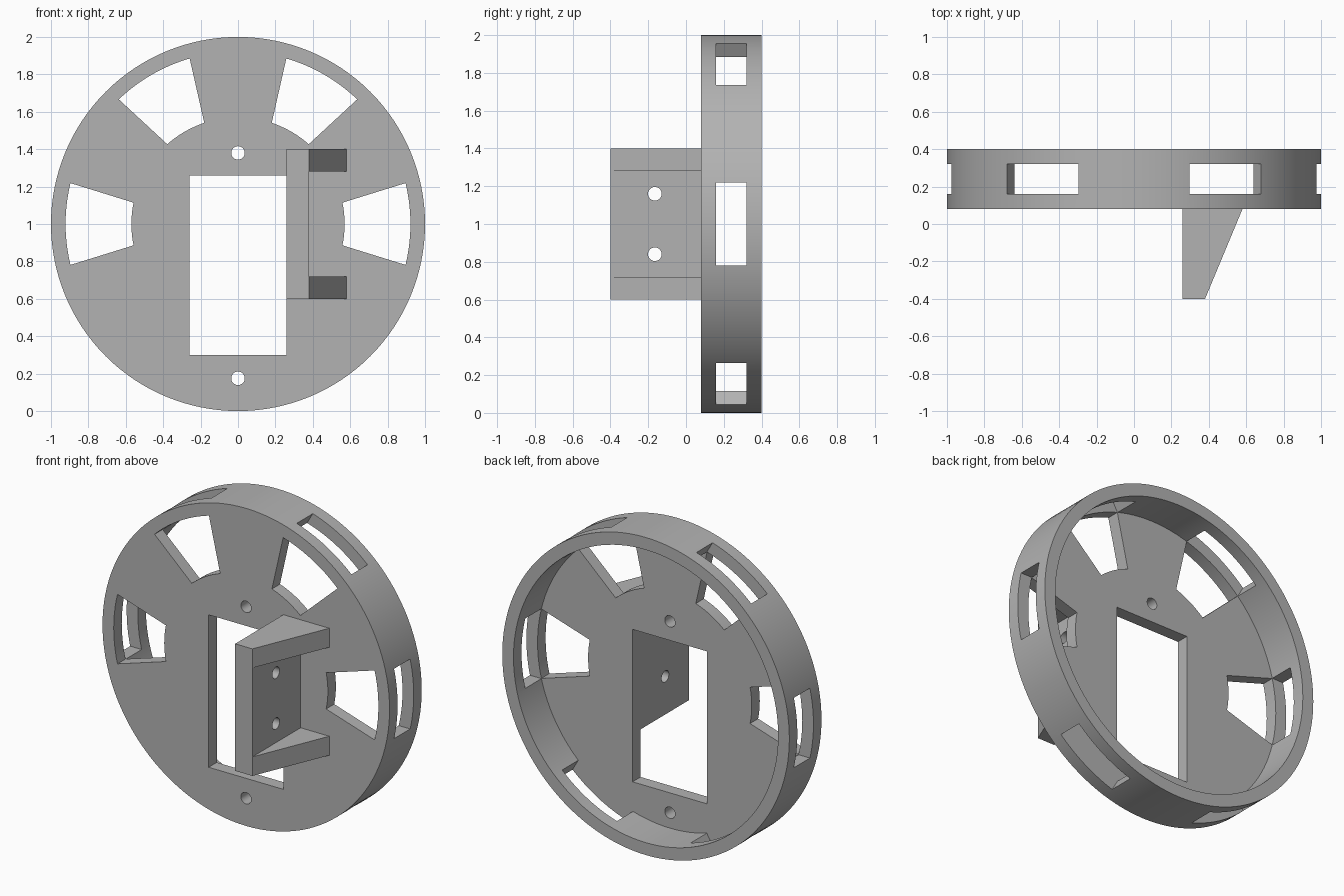
import bpy
import bmesh
import math
from mathutils import Matrix, Vector

old = bpy.data.objects.get("Cube")
if old:
    bpy.data.objects.remove(old, do_unlink=True)

grey = bpy.data.materials.new("plain grey")
grey.use_nodes = True
GREY = (0.45, 0.45, 0.45, 1)
grey.diffuse_color = GREY
grey.node_tree.nodes["Principled BSDF"].inputs["Base Color"].default_value = GREY

HUB = Vector((0, 0, 1))
FRONT, FLOOR, BACK = 0.08, 0.16, 0.40
INNER = 0.922


def finish(name, bm, cutter):
    bmesh.ops.recalc_face_normals(bm, faces=bm.faces)
    mesh = bpy.data.meshes.new(name)
    bm.to_mesh(mesh)
    bm.free()
    mesh.materials.append(grey)
    obj = bpy.data.objects.new(name, mesh)
    bpy.context.collection.objects.link(obj)
    obj.hide_render = cutter
    return obj


def prism(name, points, depth, cutter=True):
    """Extrude a closed outline of 3D points along a depth vector."""
    bm = bmesh.new()
    face = bm.faces.new([bm.verts.new(p) for p in points])
    new = bmesh.ops.extrude_face_region(bm, geom=[face])["geom"]
    verts = [g for g in new if isinstance(g, bmesh.types.BMVert)]
    bmesh.ops.translate(bm, verts=verts, vec=depth)
    return finish(name, bm, cutter)


def box(name, low, high, turn=Matrix()):
    (x0, y0, z0), (x1, y1, z1) = low, high
    outline = [(x0, y0, z0), (x1, y0, z0), (x1, y0, z1), (x0, y0, z1)]
    obj = prism(name, outline, (0, y1 - y0, 0))
    obj.data.transform(turn)
    return obj


def disc(name, radius, y0, y1, center=HUB, sides=128, cutter=True):
    ring = [(center.x + radius * math.cos(math.tau * i / sides), y0,
             center.z + radius * math.sin(math.tau * i / sides)) for i in range(sides)]
    return prism(name, ring, (0, y1 - y0, 0), cutter)


def boolean(obj, tool, operation="DIFFERENCE"):
    """Apply a boolean and discard its tool."""
    mod = obj.modifiers.new(tool.name, "BOOLEAN")
    mod.operation, mod.solver, mod.object = operation, "EXACT", tool
    bpy.context.view_layer.objects.active = obj
    bpy.ops.object.modifier_apply(modifier=mod.name)
    bpy.data.objects.remove(tool, do_unlink=True)


def around(degrees):
    """Turn from the +x side of the hub to the given angle."""
    return Matrix.Translation(HUB) @ Matrix.Rotation(-math.radians(degrees), 4, "Y")


# Round housing with a shallow pocket at the back
housing = disc("round_housing", 1, FRONT, BACK, cutter=False)
boolean(housing, disc("pocket_cutter", INNER, FLOOR, 0.6))

# Flared vents through the face, bounded by two arcs
for angle in (0, 60, 120, 180):
    flare = [(0.4, 0, -0.065), (1.1, 0, -0.282), (1.1, 0, 0.282), (0.4, 0, 0.065)]
    vent = prism("vent_cutter", flare, (0, 0.2, 0))
    vent.data.transform(around(angle))
    boolean(vent, disc("outer_arc", INNER, -0.2, 0.5), "INTERSECT")
    boolean(vent, disc("inner_arc", 0.57, -0.2, 0.5))
    boolean(housing, vent)

# Straight-sided slots through the rim
for angle in range(0, 360, 60):
    boolean(housing, box("slot_cutter", (0.8, FLOOR, -0.22), (1.2, 0.32, 0.22), around(angle)))

# Window and its two screw holes
boolean(housing, box("window_cutter", (-0.26, 0, 0.3), (0.26, 0.3, 1.26)))
for z in (0.175, 1.38):
    boolean(housing, disc("screw_cutter", 0.036, 0, 0.3, Vector((0, 0, z)), 32))

# Side bracket: an upright with a gusset at each end
wedge = [(0.26, -0.4, 0.6), (0.38, -0.4, 0.6), (0.58, FRONT, 0.6), (0.26, FRONT, 0.6)]
bracket = prism("side_bracket", wedge, (0, 0, 0.8), cutter=False)
boolean(bracket, box("gusset_gap", (0.38, -0.6, 0.72), (0.8, 0.3, 1.28)))
for z in (0.84, 1.16):
    hole = disc("bracket_hole", 0.036, -0.25, 0.25, Vector(), 32)
    hole.data.transform(Matrix.Translation((0.32, -0.165, z)) @ Matrix.Rotation(math.pi / 2, 4, "Z"))
    boolean(bracket, hole)

# Smooth round walls, crisp edges
for obj in (housing, bracket):
    bpy.ops.object.select_all(action="DESELECT")
    obj.select_set(True)
    bpy.context.view_layer.objects.active = obj
    bpy.ops.object.shade_smooth_by_angle(angle=math.radians(25))
